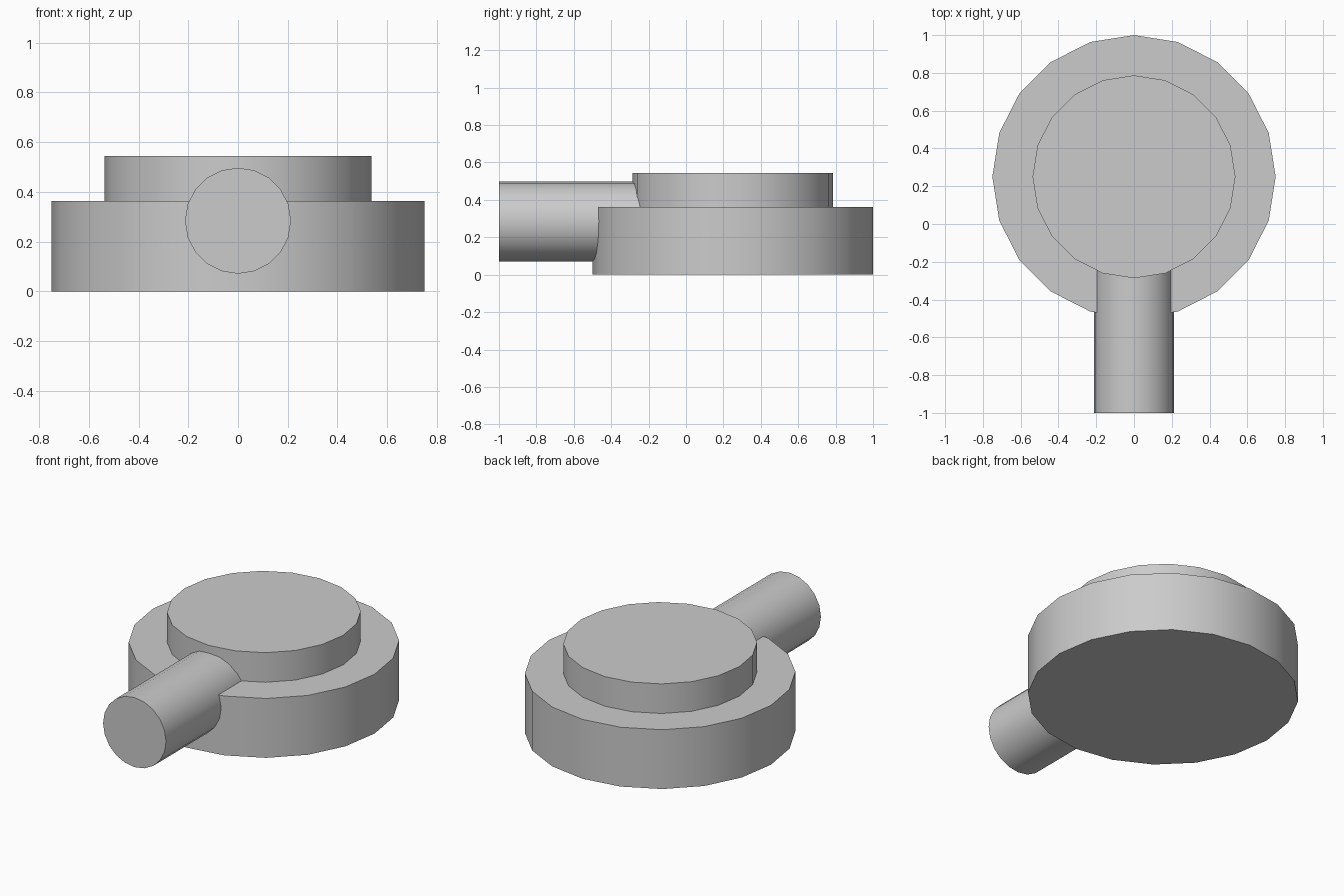
import bpy
import bmesh
from math import radians, sin, cos, tau
from mathutils import Matrix

if "Cube" in bpy.data.objects:
    bpy.data.objects.remove(bpy.data.objects["Cube"])

SIDES = 20


def lathe(name, profile, matrix):
    """Closed turned solid from (radius, height) points, capped at both ends."""
    bm = bmesh.new()
    rings = [[bm.verts.new((r * cos(tau * i / SIDES), r * sin(tau * i / SIDES), z))
              for i in range(SIDES)] for r, z in profile]
    for a, b in zip(rings, rings[1:]):
        for i in range(SIDES):
            j = (i + 1) % SIDES
            bm.faces.new((a[i], a[j], b[j], b[i]))
    bm.faces.new(rings[0][::-1])
    bm.faces.new(rings[-1])
    bm.transform(matrix)
    bmesh.ops.recalc_face_normals(bm, faces=bm.faces)
    mesh = bpy.data.meshes.new(name)
    bm.to_mesh(mesh)
    bm.free()
    obj = bpy.data.objects.new(name, mesh)
    bpy.context.collection.objects.link(obj)
    bpy.ops.object.select_all(action='DESELECT')
    obj.select_set(True)
    bpy.context.view_layer.objects.active = obj
    bpy.ops.object.shade_smooth_by_angle(angle=radians(30))
    return obj


# Stepped round body: wide base with a smaller raised disc
lathe("stepped_body",
      [(0.75, 0), (0.75, 0.363), (0.537, 0.363), (0.537, 0.544)],
      Matrix.Translation((0, 0.25, 0)))

# Horizontal pipe running from the front into the body
lathe("front_pipe",
      [(0.213, 0), (0.213, 1.0)],
      Matrix.Translation((0, 0, 0.284)) @ Matrix.Rotation(radians(90), 4, 'X'))
